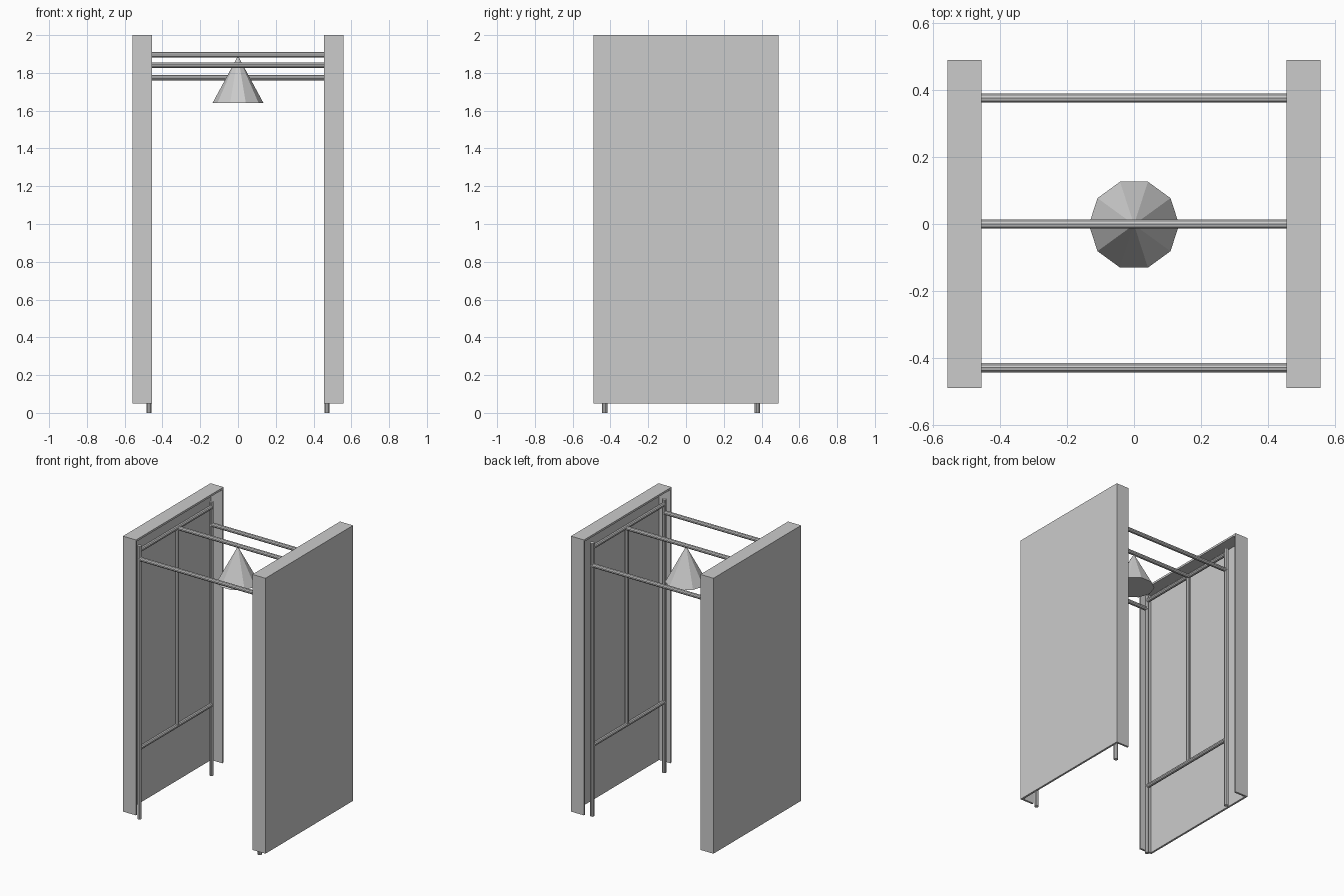
import bpy, bmesh
from mathutils import Vector

if "Cube" in bpy.data.objects:
    bpy.data.objects.remove(bpy.data.objects["Cube"])

ROD_R = 0.0145
FRONT_Y, BACK_Y = -0.43, 0.377
POST_X = -0.471


def new_object(name, bm):
    mesh = bpy.data.meshes.new(name)
    bm.to_mesh(mesh)
    bm.free()
    ob = bpy.data.objects.new(name, mesh)
    bpy.context.collection.objects.link(ob)
    return ob


def mirror_x(ob):
    m = ob.modifiers.new("Mirror", 'MIRROR')
    m.use_axis = (True, False, False)
    pivot = ob.location.copy()
    ob.data.transform(ob.matrix_basis)
    ob.matrix_basis.identity()


def rod(name, a, b, mirrored=False):
    """Low-poly bar between two points."""
    a, b = Vector(a), Vector(b)
    bm = bmesh.new()
    bmesh.ops.create_cone(bm, cap_ends=True, segments=10, radius1=ROD_R,
                          radius2=ROD_R, depth=(b - a).length)
    turn = (b - a).to_track_quat('Z', 'Y').to_matrix()
    for v in bm.verts:
        v.co = turn @ v.co + (a + b) / 2
    ob = new_object(name, bm)
    if mirrored:
        mirror_x(ob)
    return ob


# Side panels: folded sheet, open at the bottom and towards the middle
bm = bmesh.new()
bmesh.ops.create_cube(bm, size=1)
for v in bm.verts:
    v.co = Vector((v.co.x * 0.102 - 0.507, v.co.y * 0.98, v.co.z * 1.95 + 1.025))
bm.normal_update()
open_faces = [f for f in bm.faces if f.normal.x > 0.9 or f.normal.z < -0.9]
bmesh.ops.delete(bm, geom=open_faces, context='FACES')
panel = new_object("side_panels", bm)
s = panel.modifiers.new("Thickness", 'SOLIDIFY')
s.thickness = 0.014
s.offset = -1
s.use_even_offset = True
mirror_x(panel)

# Frame on each side: two posts, two rails and a centre upright
rod("front_posts", (POST_X, FRONT_Y, 0), (POST_X, FRONT_Y, 1.935), True)
rod("back_posts", (POST_X, BACK_Y, 0), (POST_X, BACK_Y, 1.935), True)
rod("top_side_rails", (POST_X, FRONT_Y, 1.9), (POST_X, BACK_Y, 1.9), True)
rod("lower_side_rails", (POST_X, FRONT_Y, 0.5), (POST_X, BACK_Y, 0.5), True)
rod("centre_uprights", (POST_X, -0.01, 0.5), (POST_X, -0.01, 1.9), True)

# Cross bars joining the two sides
for name, y, z in (("front", FRONT_Y, 1.84), ("middle", 0, 1.895), ("back", BACK_Y, 1.775)):
    rod(name + "_cross_bar", (POST_X, y, z), (-POST_X, y, z))

# Ten-sided hanging lamp shade
bm = bmesh.new()
bmesh.ops.create_cone(bm, cap_ends=True, segments=10, radius1=0.135, radius2=0, depth=0.25)
bmesh.ops.remove_doubles(bm, verts=bm.verts, dist=1e-4)
# a vertex must lie on the x axis
if min(abs(v.co.y) for v in bm.verts if v.co.z < 0) > 0.01:
    from mathutils import Matrix
    bmesh.ops.rotate(bm, verts=bm.verts, matrix=Matrix.Rotation(0.314159, 3, 'Z'))
bmesh.ops.translate(bm, verts=bm.verts, vec=(0, -0.002, 1.765))
new_object("lamp_shade", bm)
